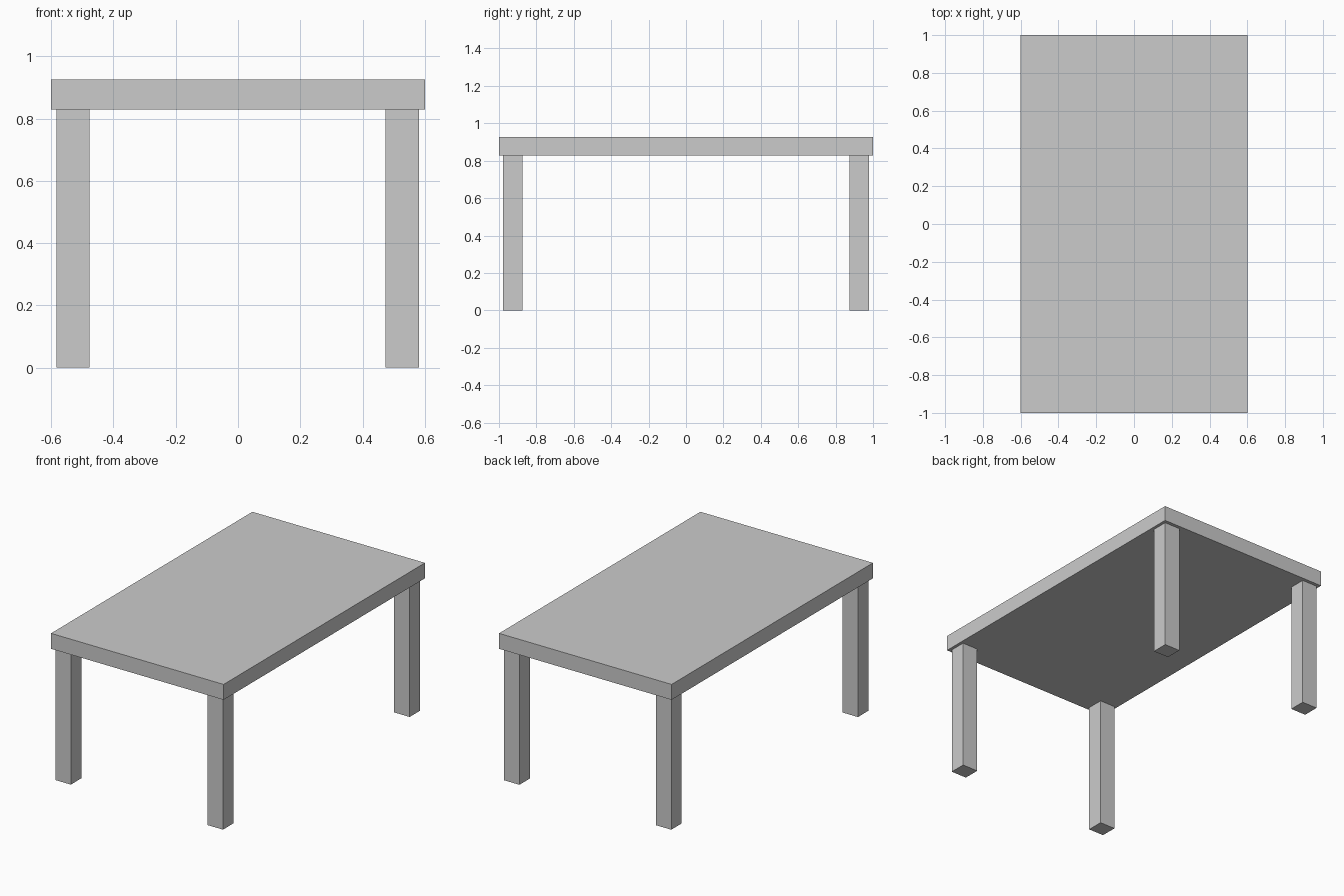
import bpy

if "Cube" in bpy.data.objects:
    bpy.data.objects.remove(bpy.data.objects["Cube"])

TOP_Z, UNDER_Z = 0.926, 0.829


def box(name, x, y, z):
    """Box spanning the given (min, max) ranges."""
    bpy.ops.mesh.primitive_cube_add(size=1, location=[sum(r) / 2 for r in (x, y, z)])
    obj = bpy.context.object
    obj.name = name
    obj.scale = [r[1] - r[0] for r in (x, y, z)]
    bpy.ops.object.transform_apply(location=False, rotation=False, scale=True)
    return obj


# Table top
box("table_top", (-0.6, 0.6), (-1, 1), (UNDER_Z, TOP_Z))

# Four square legs, slightly inset from the corners
leg_x = {"left": (-0.583, -0.477), "right": (0.473, 0.581)}
leg_y = {"front": (-0.979, -0.875), "back": (0.875, 0.979)}
for side, x in leg_x.items():
    for end, y in leg_y.items():
        box(f"{end}_{side}_leg", x, y, (0, UNDER_Z))
